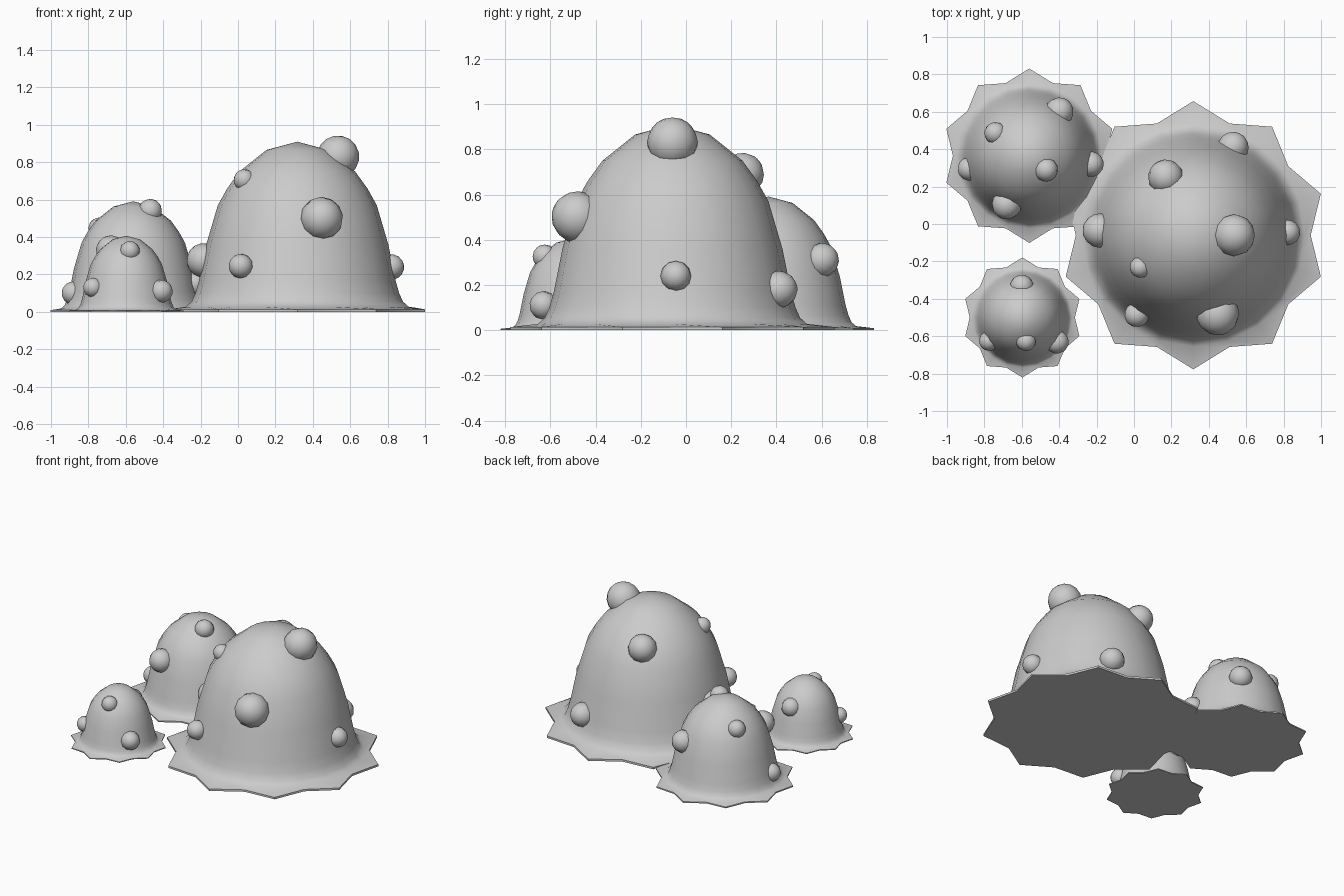
import bpy, bmesh, math
from mathutils import Vector

if "Cube" in bpy.data.objects:
    bpy.data.objects.remove(bpy.data.objects["Cube"])

# Half-profile of the largest mound (radius, height), from skirt to crown
PROFILE = [(0.595, 0.028), (0.565, 0.055), (0.545, 0.10), (0.525, 0.17), (0.487, 0.36),
           (0.425, 0.57), (0.375, 0.66), (0.31, 0.75), (0.165, 0.866)]
TOP, TIP, NOTCH, SIDES = 0.91, 0.717, 0.628, 20


def finish(bm, name):
    bmesh.ops.recalc_face_normals(bm, faces=bm.faces)
    me = bpy.data.meshes.new(name)
    bm.to_mesh(me)
    bm.free()
    ob = bpy.data.objects.new(name, me)
    bpy.context.collection.objects.link(ob)
    bpy.context.view_layer.objects.active = ob
    ob.select_set(True)
    bpy.ops.object.shade_smooth_by_angle(angle=math.radians(45))
    ob.select_set(False)
    return ob


def mound(name, cx, cy, s):
    """Revolved dome ending in a thin ten-pointed skirt."""
    bm = bmesh.new()

    def ring(radii, z):
        return [bm.verts.new((cx + s * radii[i % 2] * math.sin(2 * math.pi * i / SIDES),
                              cy + s * radii[i % 2] * math.cos(2 * math.pi * i / SIDES), z))
                for i in range(SIDES)]

    star = (TIP, NOTCH)
    rings = [ring(star, 0), ring(star, 0.014 * s)]
    rings += [ring((r, r), z * s) for r, z in PROFILE]
    for a, b in zip(rings, rings[1:]):
        for i in range(SIDES):
            j = (i + 1) % SIDES
            bm.faces.new((a[i], a[j], b[j], b[i]))
    crown = bm.verts.new((cx, cy, TOP * s))
    for i in range(SIDES):
        bm.faces.new((rings[-1][i], rings[-1][(i + 1) % SIDES], crown))
    bm.faces.new(rings[0])
    finish(bm, name)


def bump(name, pos, r, base):
    """Small ball half sunk into the dome, its pole facing outwards."""
    bm = bmesh.new()
    bmesh.ops.create_uvsphere(bm, u_segments=12, v_segments=8, radius=r)
    ob = finish(bm, name)
    ob.location = pos
    ob.rotation_mode = 'QUATERNION'
    ob.rotation_quaternion = (Vector(pos) - Vector(base)).to_track_quat('Z', 'Y')


# Each mound: centre, scale, then its bumps as (x, y, z, radius)
MOUNDS = {
    "large": (0.317, -0.06, 1.0, [
        (0.535, -0.06, 0.83, 0.113), (0.447, -0.48, 0.50, 0.115),
        (0.015, -0.485, 0.245, 0.066), (0.035, -0.23, 0.705, 0.058),
        (0.82, -0.045, 0.24, 0.068), (0.53, 0.41, 0.18, 0.083),
        (0.17, 0.25, 0.69, 0.095), (-0.183, -0.035, 0.275, 0.092)]),
    "medium": (-0.56, 0.365, 0.65, [
        (-0.47, 0.29, 0.54, 0.064), (-0.40, 0.60, 0.31, 0.077),
        (-0.74, 0.485, 0.445, 0.06), (-0.88, 0.295, 0.10, 0.063),
        (-0.23, 0.32, 0.15, 0.068), (-0.68, 0.105, 0.33, 0.08)]),
    "small": (-0.597, -0.50, 0.4475, [
        (-0.60, -0.335, 0.25, 0.064), (-0.578, -0.625, 0.325, 0.054),
        (-0.775, -0.625, 0.13, 0.053), (-0.412, -0.63, 0.11, 0.063)]),
}
for label, (cx, cy, s, bumps) in MOUNDS.items():
    mound(label + "_mound", cx, cy, s)
    for n, (x, y, z, r) in enumerate(bumps, 1):
        bump(f"{label}_bump_{n}", (x, y, z), r, (cx, cy, z * 0.6))
